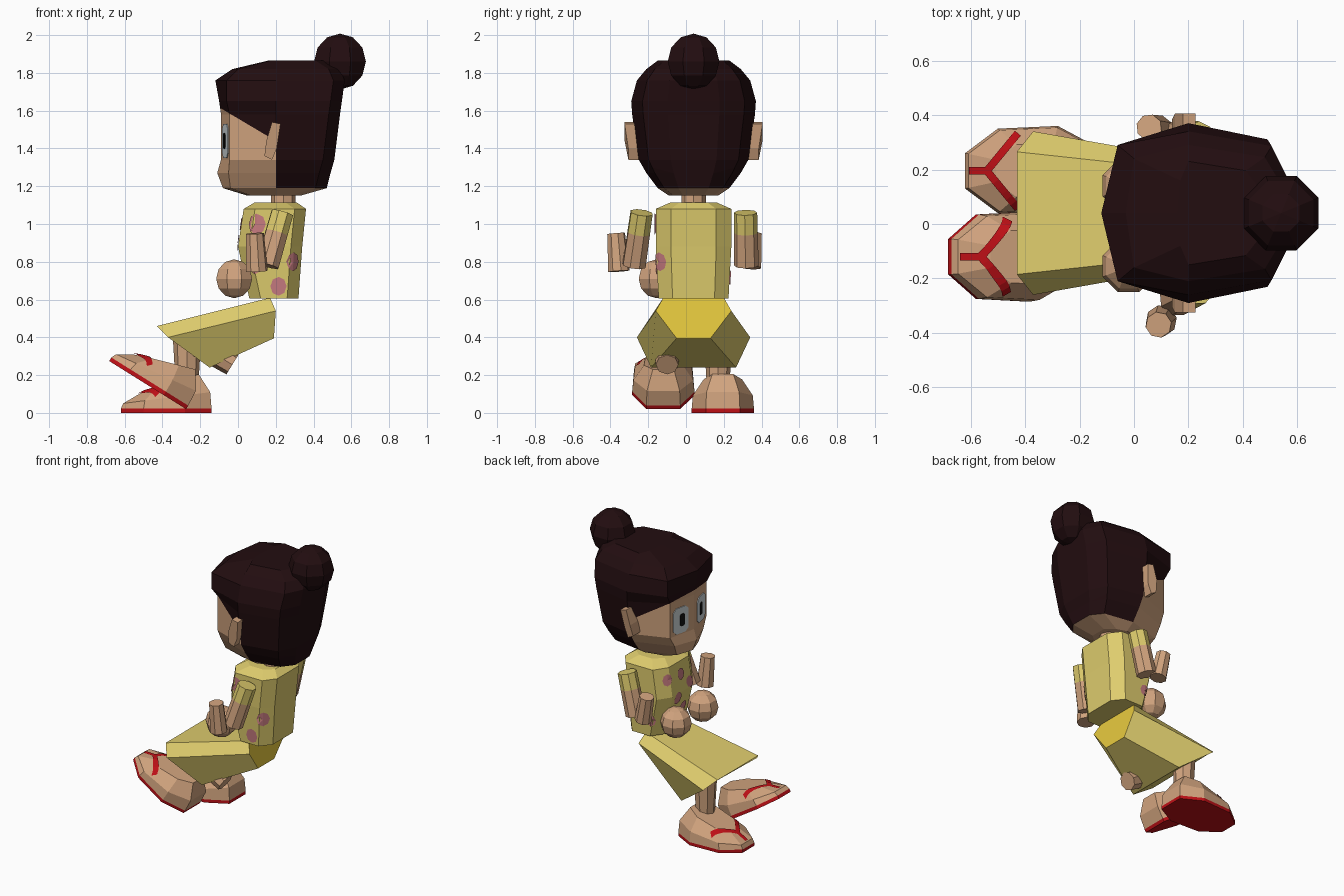
import bpy, bmesh, math
from mathutils import Vector, Matrix
from mathutils.bvhtree import BVHTree

if "Cube" in bpy.data.objects:
    bpy.data.objects.remove(bpy.data.objects["Cube"], do_unlink=True)

MID = 0.04  # y of the body's symmetry plane


def material(name, rgb):
    m = bpy.data.materials.new(name)
    m.use_nodes = True
    m.diffuse_color = (*rgb, 1)
    m.node_tree.nodes["Principled BSDF"].inputs["Base Color"].default_value = (*rgb, 1)
    return m


skin = material("skin", (0.64, 0.37, 0.21))
hair = material("dark brown hair", (0.016, 0.004, 0.005))
yellow = material("pale yellow cloth", (0.74, 0.61, 0.155))
gold = material("golden waist", (0.83, 0.61, 0.05))
red = material("red sandal", (0.52, 0.005, 0.008))
pink = material("pink spots", (0.58, 0.2, 0.22))
white = material("eye white", (0.62, 0.68, 0.7))
black = material("pupil black", (0.006, 0.006, 0.006))


def finish(name, bm, mats, rule=None, matrix=None):
    """Turn a bmesh into an object, colouring faces by a rule."""
    bmesh.ops.recalc_face_normals(bm, faces=bm.faces)
    if rule:
        for f in bm.faces:
            f.material_index = rule(f.calc_center_median())
    if matrix:
        bm.transform(matrix)
    me = bpy.data.meshes.new(name)
    bm.to_mesh(me)
    bm.free()
    for m in mats:
        me.materials.append(m)
    ob = bpy.data.objects.new(name, me)
    bpy.context.collection.objects.link(ob)
    return ob


def loft(rings):
    """Closed skin through rings with equal point counts."""
    bm = bmesh.new()
    vs = [[bm.verts.new(p) for p in r] for r in rings]
    n = len(vs[0])
    for a, b in zip(vs, vs[1:]):
        for i in range(n):
            j = (i + 1) % n
            bm.faces.new((a[i], a[j], b[j], b[i]))
    bm.faces.new(vs[0][::-1])
    bm.faces.new(vs[-1])
    bmesh.ops.recalc_face_normals(bm, faces=bm.faces)
    return bm


def mirrored(half, z, mid):
    """Ring from a half outline of (x, y), y >= 0, reflected in y."""
    back = [(x, -y) for x, y in reversed(half) if y > 0]
    return [(x, y + mid, z) for x, y in half + back]


def rod(name, a, b, r1, r2, mats, sides=8, split=None):
    """Tapered rod from a to b; the part above height split uses the second colour."""
    a, b = Vector(a), Vector(b)
    q = (b - a).to_track_quat("Z", "Y")
    steps = [0, 1] if split is None else [0, split, 1]
    rings = []
    for t in steps:
        r = r1 + (r2 - r1) * t
        rings.append([a.lerp(b, t) + q @ Vector((r * math.cos(k * math.tau / sides),
                      r * math.sin(k * math.tau / sides), 0)) for k in range(sides)])
    cut = None if split is None else a.lerp(b, split).z
    return finish(name, loft(rings), mats, cut and (lambda c: int(c.z > cut)))


def ball(name, centre, r, mat):
    bm = bmesh.new()
    bmesh.ops.create_uvsphere(bm, u_segments=8, v_segments=6, radius=r)
    finish(name, bm, [mat], None,
           Matrix.Translation(centre) @ Matrix.Rotation(math.pi / 8, 4, "Z"))


# Head: stacked rings of (z, front x, cheek x, cheek y, half width, back x)
head_rings = []
for z, xf, xc, yc, h, xb in [
        (1.15, .05, .07, .1, .13, .33), (1.19, -.08, -.04, .12, .19, .47),
        (1.27, -.11, -.05, .16, .25, .49), (1.34, -.09, -.045, .2, .29, .51),
        (1.58, -.09, -.045, .2, .325, .54), (1.65, -.1, -.06, .25, .33, .55),
        (1.76, -.12, -.06, .25, .3, .565), (1.82, -.03, 0, .2, .25, .54),
        (1.865, .16, .17, .12, .19, .47)]:
    head_rings.append(mirrored([(xf, 0), (xc, yc), (.2, h), (xb - .06, h * .82),
                                (xb, h * .42)], z, MID))
head = loft(head_rings)
hairline, slope = Vector((.2, 0, 1.44)), Vector((.51, 0, .86))
bmesh.ops.bisect_plane(head, geom=head.verts[:] + head.edges[:] + head.faces[:],
                       plane_co=hairline, plane_no=slope)
finish("head", head, [skin, hair],
       lambda c: int((c - hairline).dot(slope) > 0 or (c.x > .2 and c.z > 1.18)))
ball("hair_bun", (.54, MID, 1.86), .148, hair)
rod("neck", (.24, MID, 1.08), (.24, MID, 1.2), .065, .065, [skin])


# Eyes: thin chamfered plates on the two front planes of the face
def plate(name, side, y, z, w, h, c, out, mat):
    along = Vector((.045, .2 * side, 0)).normalized()
    normal = Vector((-.2, .045 * side, 0)).normalized()
    o = Vector((-.09, MID, z)) + along * y
    pts = [(w - c, -h), (w, c - h), (w, h - c), (w - c, h)]
    pts += [(-a, -b) for a, b in pts]
    ring = [o + along * a + Vector((0, 0, b)) for a, b in pts]
    finish(name, loft([ring, [p + normal * out for p in ring]]), [mat])


for side, tag in ((1, "right"), (-1, "left")):
    plate("eye_" + tag, side, .115, 1.44, .065, .09, .025, .005, white)
    plate("pupil_" + tag, side, .105, 1.44, .02, .042, .008, .008, black)
    # Ears
    y = MID + side * .305
    ear = [(.14, 1.36), (.18, 1.34), (.205, 1.4), (.225, 1.53), (.18, 1.54), (.15, 1.44)]
    rim = [(x, y + side * (.06 if z > 1.4 else .04), z) for x, z in ear]
    finish("ear_" + tag, loft([[(x, y - side * .04, z) for x, z in ear], rim]), [skin])

# Blouse body: chamfered boxes of (z, front x, back x, half width)
torso_rings = []
for z, x0, x1, h in [(.605, .06, .32, .185), (.88, 0, .34, .2),
                     (1.08, .03, .36, .2), (1.115, .09, .31, .12)]:
    torso_rings.append(mirrored([(x0, h * .55), (x0 + .06, h), (x1 - .06, h), (x1, h * .6)], z, MID))
torso = loft(torso_rings)
torso_tree = BVHTree.FromBMesh(torso)
finish("blouse", torso, [yellow])


# Pink spots: patches pressed on the blouse, by direction, height and size
def spot(i, angle, z, r):
    d = Vector((math.cos(math.radians(angle)), math.sin(math.radians(angle)), 0))
    side = Vector((-d.y, d.x, 0))
    bm = bmesh.new()

    def press(a, b):
        start = Vector((.18, MID, z)) + d + side * a + Vector((0, 0, b))
        hit = torso_tree.ray_cast(start, -d)[0]
        return bm.verts.new(hit + d * .006) if hit else None
    hub = press(0, 0)
    rim = [press(r * .85 * math.cos(k * math.tau / 8), r * math.sin(k * math.tau / 8)) for k in range(8)]
    for k in range(8):
        tri = (hub, rim[k], rim[(k + 1) % 8])
        if all(tri):
            bm.faces.new(tri)
    finish(f"blouse_spot_{i}", bm, [pink])


spots = [(248, 1.0, .055), (302, .8, .05), (280, .67, .05), (245, .78, .045), (205, .92, .04),
         (180, 1.0, .04), (165, .85, .045), (192, .76, .04), (140, 1.0, .04), (110, .72, .04)]
for i, s in enumerate(spots):
    spot(i, *s)

# Arms: sleeved upper arms, raised forearms and fists
rod("upper_arm_left", (.155, -.275, .78), (.235, -.235, 1.06), .065, .062, [skin, yellow], 8, .62)
rod("upper_arm_right", (.165, .32, .78), (.235, .315, 1.06), .065, .062, [skin, yellow], 8, .62)
rod("forearm_left", (.1, -.355, .75), (.09, -.37, .95), .058, .048, [skin])
rod("forearm_right", (.09, .345, .77), (.055, .355, .95), .055, .048, [skin])
for y, tag in ((.14, "right"), (-.155, "left")):
    ball("fist_" + tag, (-.02, y, .71), .103, skin)


# Skirt: flared six-sided tube with a golden waist end
def skirt_ring(top, mid, low):
    pts = [top, mid, low]
    ring = [(x, MID + y, z) for x, y, z in pts]
    return ring + [(x, MID - y, z) for x, y, z in reversed(pts)]


finish("skirt", loft([skirt_ring((-.43, .225, .46), (-.37, .3, .4), (-.15, .225, .24)),
                      skirt_ring((.17, .16, .61), (.2, .2, .54), (.19, .09, .395))]),
       [yellow, gold], lambda c: int(c.x > .15))

# Legs
rod("leg_right", (-.27, .17, .14), (-.27, .17, .4), .06, .075, [skin])
rod("leg_left", (-.03, -.1, .255), (-.2, -.1, .36), .06, .07, [skin])


# Feet: domed shape with a red sole and a forked strap
def foot(tag, matrix):
    half = [(-.48, .065), (-.36, .155), (-.14, .165), (0, .09)]
    rings = []
    for s, heel, toe in ((1, 0, 0), (1, .022, .022), (.96, .11, .05), (.62, .205, .11)):
        ring = []
        for x, y, _ in mirrored(half, 0, 0):
            t = -x / .48
            ring.append((-.18 + (x + .18) * s, y * s, heel + (toe - heel) * t))
        rings.append(ring)
    bm = loft(rings)
    tree = BVHTree.FromBMesh(bm)
    finish("foot_" + tag, bm, [skin, red], lambda c: int(c.z < .025), matrix)
    fork = (-.4, 0)
    strap = bmesh.new()
    for a, b in (((-.465, 0), fork), (fork, (-.27, .158)), (fork, (-.27, -.158))):
        a, b = Vector((*a, 0)), Vector((*b, 0))
        wide = Vector((a.y - b.y, b.x - a.x, 0)).normalized() * .014
        last = None
        for k in range(9):
            pair = []
            for sgn in (1, -1):
                p = a.lerp(b, k / 8) + wide * sgn + Vector((0, 0, 1))
                hit = tree.ray_cast(p, Vector((0, 0, -1)))[0]
                if hit:
                    pair.append(strap.verts.new(hit + Vector((0, 0, .007))))
            if len(pair) < 2:
                continue
            if last:
                strap.faces.new((last[0], last[1], pair[1], pair[0]))
            last = pair
    finish("sandal_strap_" + tag, strap, [red], None, matrix)


foot("right", Matrix.Translation((-.14, .195, 0)))
foot("left", Matrix.Translation((-.275, -.12, .02)) @ Matrix.Rotation(math.radians(32), 4, "Y"))
